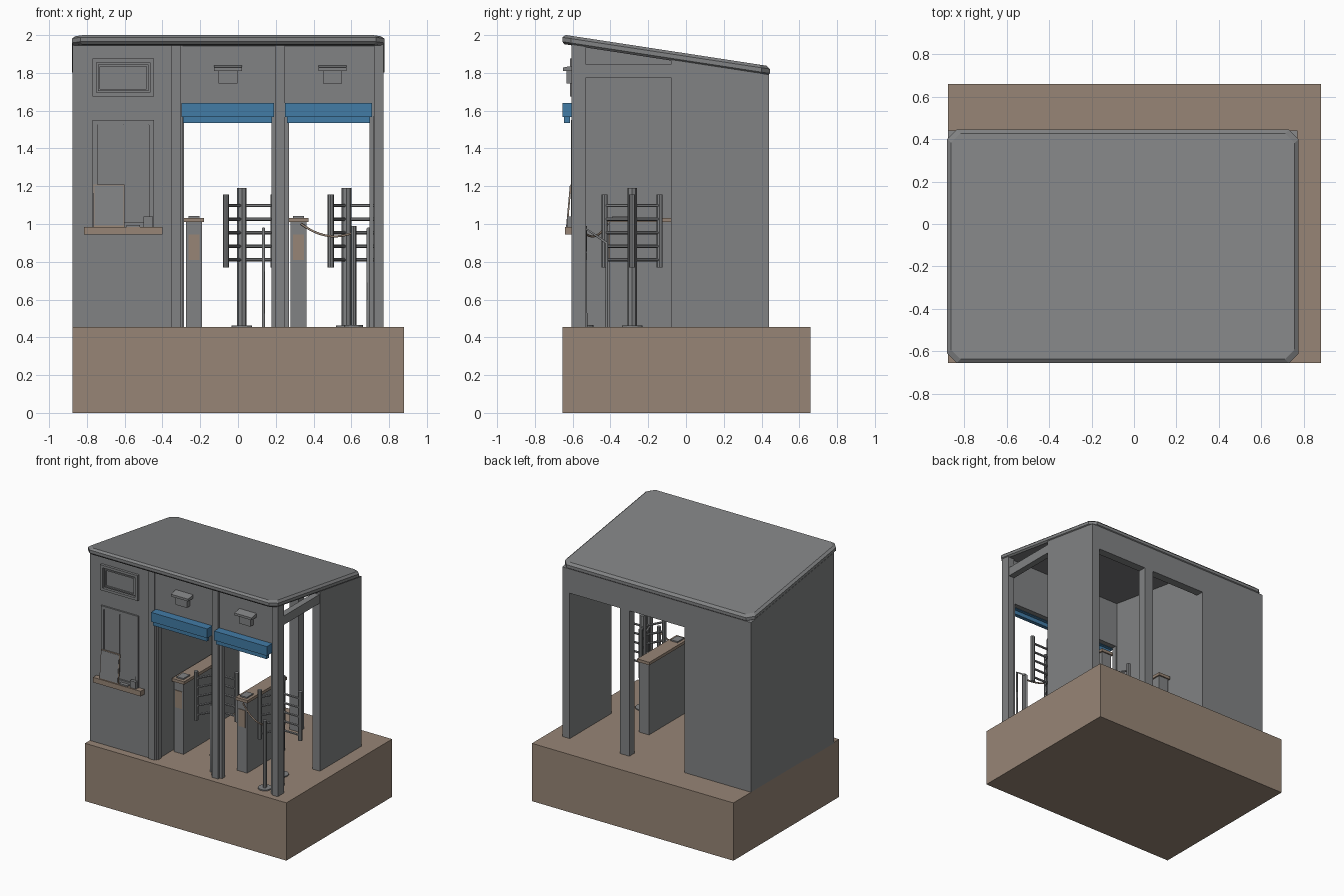
import bpy, bmesh, math
from mathutils import Vector

if "Cube" in bpy.data.objects:
    bpy.data.objects.remove(bpy.data.objects["Cube"], do_unlink=True)


def material(name, rgb):
    m = bpy.data.materials.new(name)
    m.use_nodes = True
    m.diffuse_color = (*rgb, 1)
    m.node_tree.nodes["Principled BSDF"].inputs["Base Color"].default_value = (*rgb, 1)
    return m


GREY = material("steel grey", (0.22, 0.225, 0.23))
TAN = material("warm tan", (0.31, 0.235, 0.18))
BLUE = material("shutter blue", (0.055, 0.2, 0.38))
FLOOR = 0.455


def finish(name, bm, mat):
    bmesh.ops.recalc_face_normals(bm, faces=bm.faces)
    mesh = bpy.data.meshes.new(name)
    bm.to_mesh(mesh)
    bm.free()
    mesh.materials.append(mat)
    obj = bpy.data.objects.new(name, mesh)
    bpy.context.collection.objects.link(obj)
    return obj


def slope(y):
    """Height of the underside of the roof at depth y."""
    return 1.95 - 0.153 * (y + 0.6)


def box(name, x, y, z, mat=GREY, sloped=False):
    """Box from ranges; a sloped box reaches up to the roof."""
    bm = bmesh.new()
    bmesh.ops.create_cube(bm, size=1)
    for v in bm.verts:
        px, py, pz = (r[0] if c < 0 else r[1] for r, c in zip((x, y, z), v.co))
        if sloped and v.co.z > 0:
            pz = slope(py)
        v.co = (px, py, pz)
    return finish(name, bm, mat)


def frame(name, x, z, y, t):
    """Rectangular moulding on the front face."""
    for i, sx in enumerate(((x[0], x[0] + t), (x[1] - t, x[1]))):
        box(f"{name}_side_{i}", sx, y, z)
    for i, sz in enumerate(((z[0], z[0] + t), (z[1] - t, z[1]))):
        box(f"{name}_bar_{i}", (x[0] + t, x[1] - t), y, sz)


def rod(name, a, b, r, mat=GREY, sides=8):
    a, b = Vector(a), Vector(b)
    bm = bmesh.new()
    bmesh.ops.create_cone(bm, cap_ends=True, segments=sides, radius1=r, radius2=r, depth=(b - a).length)
    obj = finish(name, bm, mat)
    obj.rotation_euler = (b - a).to_track_quat('Z', 'Y').to_euler()
    obj.location = (a + b) / 2
    return obj


def tube(name, pts, r, mat):
    cu = bpy.data.curves.new(name, 'CURVE')
    cu.dimensions = '3D'
    cu.bevel_depth = r
    cu.bevel_resolution = 1
    cu.use_fill_caps = True
    sp = cu.splines.new('POLY')
    sp.points.add(len(pts) - 1)
    for p, co in zip(sp.points, pts):
        p.co = (*co, 1)
    cu.materials.append(mat)
    obj = bpy.data.objects.new(name, cu)
    bpy.context.collection.objects.link(obj)


# Ground block
box("ground_block", (-0.875, 0.88), (-0.655, 0.66), (0, FLOOR), TAN)

# Roof slab with clipped corners and a bevelled top edge
bm = bmesh.new()
rings = []
for inset, lift in ((0.012, 0), (0, 0.012), (0, 0.035), (0.018, 0.05)):
    x0, x1, y0, y1, c = -0.88 + inset, 0.775 - inset, -0.655 + inset, 0.445 - inset, 0.045
    outline = ((x0 + c, y0), (x1 - c, y0), (x1, y0 + c), (x1, y1 - c),
               (x1 - c, y1), (x0 + c, y1), (x0, y1 - c), (x0, y0 + c))
    rings.append([bm.verts.new((px, py, slope(py) + lift - 0.005)) for px, py in outline])
for low, high in zip(rings, rings[1:]):
    for i in range(8):
        j = (i + 1) % 8
        bm.faces.new((low[i], low[j], high[j], high[i]))
bm.faces.new(rings[0])
bm.faces.new(rings[-1])
finish("roof", bm, GREY)

# Booth, end wall, rear wall parts
box("booth", (-0.875, -0.295), (-0.595, 0.44), (0.447, 2), sloped=True)
box("end_wall", (0.705, 0.77), (-0.08, 0.44), (FLOOR, 2), sloped=True)
box("rear_header", (-0.295, 0.705), (0.375, 0.44), (1.6, 2), sloped=True)
box("rear_post", (0.185, 0.265), (0.375, 0.44), (FLOOR, 1.6))
box("end_beam", (0.715, 0.765), (-0.54, -0.08), (1.775, 1.845))

# Front header, columns and shutter rails
box("front_header", (-0.3, 0.72), (-0.59, -0.55), (1.57, 2), sloped=True)
for i, (a, b) in enumerate(((-0.355, -0.305), (0.195, 0.25), (0.72, 0.77))):
    box(f"front_column_{i}", (a, b), (-0.605, -0.53), (FLOOR, 2), sloped=True)
for i, a in enumerate((-0.305, 0.177, 0.25, 0.697)):
    box(f"shutter_rail_{i}", (a, a + 0.02), (-0.585, -0.545), (FLOOR, 1.64))

# Shutter boxes and lamps above the two gates
for i, (a, b) in enumerate(((-0.3, 0.19), (0.25, 0.71))):
    box(f"shutter_box_{i}", (a, b), (-0.655, -0.59), (1.567, 1.64), BLUE)
    box(f"shutter_edge_{i}", (a + 0.01, b - 0.01), (-0.645, -0.615), (1.535, 1.567), BLUE)
    m = -0.053 if i == 0 else 0.5
    box(f"lamp_body_{i}", (m - 0.05, m + 0.05), (-0.632, -0.59), (1.745, 1.81))
    lid = box(f"lamp_lid_{i}", (m - 0.075, m + 0.075), (-0.652, -0.59), (1.81, 1.84))
    for v in lid.data.vertices:
        if v.co.y < -0.6 and v.co.z > 1.82:
            v.co.z -= 0.012

# Sign and ticket window on the booth front
frame("sign_frame", (-0.77, -0.445), (1.675, 1.875), (-0.615, -0.59), 0.02)
frame("sign_inner_frame", (-0.74, -0.475), (1.705, 1.845), (-0.605, -0.59), 0.01)
frame("window_frame", (-0.77, -0.445), (0.985, 1.55), (-0.608, -0.59), 0.025)
for i, a in enumerate((-0.74, -0.605)):
    box(f"window_pane_{i}", (a, a + 0.13), (-0.601, -0.594), (1.065, 1.53))

# Counter with leaning notice board and small holder
box("counter", (-0.815, -0.4), (-0.64, -0.59), (0.945, 0.985), TAN)
for name, grow, shift, mat in (("notice_edge", 0, 0, TAN), ("notice_board", 0.006, -0.003, GREY)):
    board = box(name, (-0.765 + grow, -0.6 - grow), (-0.632 + shift, -0.626 + shift),
                (0.985 + grow, 1.21 - grow), mat)
    for v in board.data.vertices:
        v.co.y += (v.co.z - 0.985) * 0.09
box("counter_holder", (-0.5, -0.45), (-0.63, -0.605), (0.985, 1.04))
box("counter_pad", (-0.59, -0.52), (-0.635, -0.605), (0.985, 0.995))

# Ticket machines beside each gate
for i, m in enumerate((-0.233, 0.32)):
    box(f"machine_body_{i}", (m - 0.043, m + 0.043), (-0.405, 0.065), (FLOOR, 1.01))
    box(f"machine_top_{i}", (m - 0.053, m + 0.053), (-0.415, 0.075), (1.01, 1.033), TAN)
    box(f"machine_panel_{i}", (m - 0.03, m + 0.03), (-0.41, -0.404), (0.81, 0.945), TAN)
    box(f"machine_reader_{i}", (m - 0.03, m + 0.03), (-0.39, -0.31), (1.033, 1.043))

# Three-armed turnstiles
for i, cx in enumerate((0.02, 0.575)):
    cy = -0.285
    rod(f"turnstile_post_{i}", (cx, cy, FLOOR), (cx, cy, 1.19), 0.026)
    rod(f"turnstile_foot_{i}", (cx, cy, FLOOR), (cx, cy, 0.463), 0.055, sides=12)
    for k in range(3):
        ang = math.radians(120 * k)
        ex, ey = cx + 0.168 * math.cos(ang), cy + 0.168 * math.sin(ang)
        rod(f"turnstile_bar_{i}_{k}", (ex, ey, 0.77), (ex, ey, 1.155), 0.016)
        for n in range(5):
            z = 0.81 + 0.072 * n
            rod(f"turnstile_rung_{i}_{k}_{n}", (cx, cy, z), (ex, ey, z), 0.009, sides=6)

# Guide rails, rope stand and sagging rope
for i, x in enumerate((0.135, 0.69)):
    tube(f"guide_rail_{i}", ((x, -0.53, FLOOR), (x, -0.53, 0.975), (x, -0.42, 0.9), (x, -0.42, FLOOR)),
         0.009, GREY)
rod("rope_stand", (0.612, -0.54, FLOOR), (0.612, -0.54, 0.99), 0.015)
rod("rope_stand_foot", (0.612, -0.54, FLOOR), (0.612, -0.54, 0.464), 0.05, sides=12)
rope = []
for n in range(13):
    t = n / 12
    rope.append((0.335 + 0.277 * t, -0.415 - 0.125 * t, 1.0 - 0.045 * t - 0.16 * t * (1 - t)))
tube("rope", rope, 0.006, TAN)
